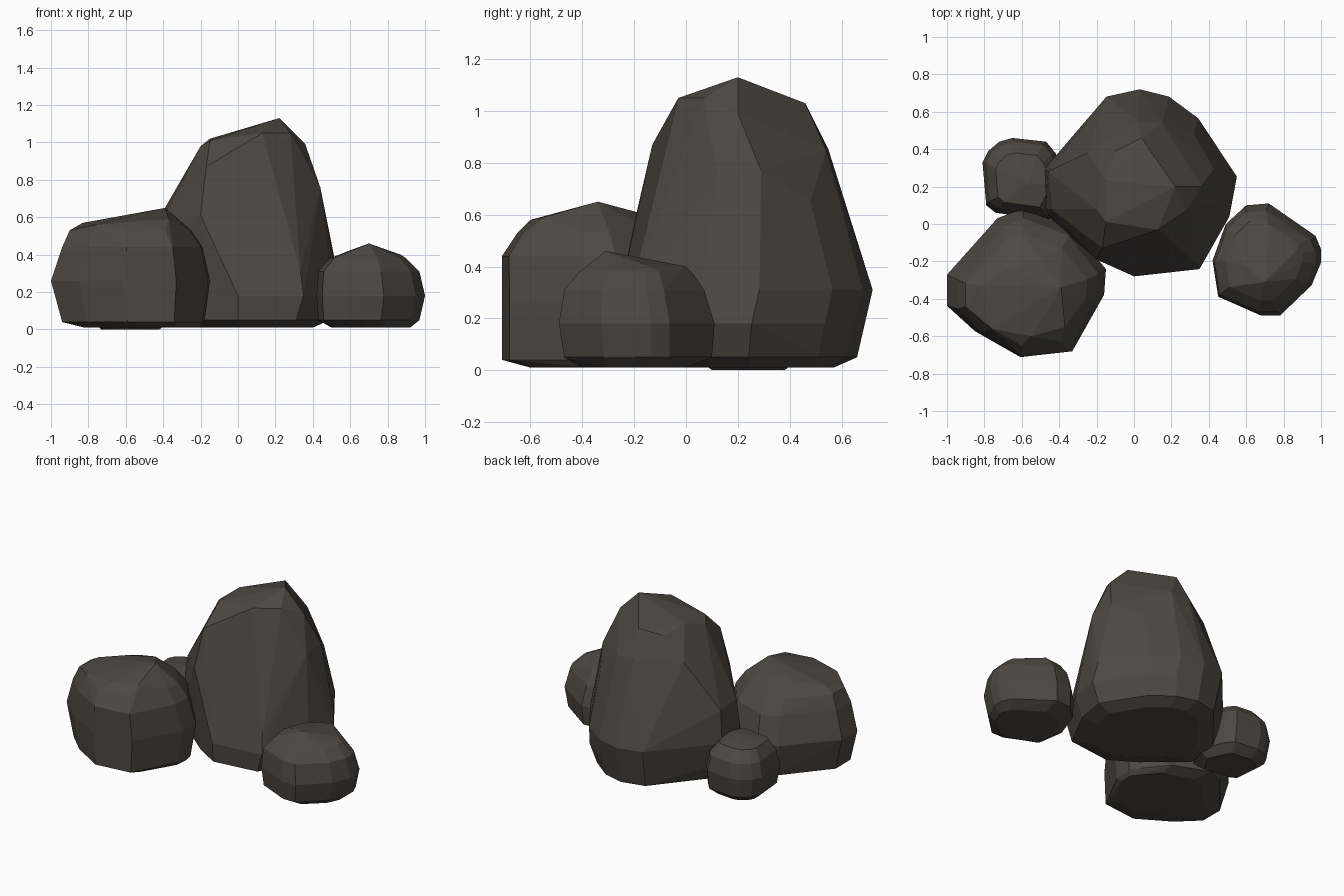
import bpy
import bmesh
import math

default_cube = bpy.data.objects.get("Cube")
if default_cube:
    bpy.data.objects.remove(default_cube, do_unlink=True)

# One dark stone colour for every boulder
stone = bpy.data.materials.new("dark_stone")
stone.use_nodes = True
stone_colour = (0.075, 0.065, 0.055, 1)
stone.diffuse_color = stone_colour
shader = stone.node_tree.nodes["Principled BSDF"]
shader.inputs["Base Color"].default_value = stone_colour
shader.inputs["Roughness"].default_value = 0.9


def fit_outline(outline, x_min, x_max, y_min, y_max):
    """Stretch the outline so that it fills the given rectangle."""
    xs = [point[0] for point in outline]
    ys = [point[1] for point in outline]
    x_scale = (x_max - x_min) / (max(xs) - min(xs))
    y_scale = (y_max - y_min) / (max(ys) - min(ys))
    for x, y in outline:
        yield (x_min + (x - min(xs)) * x_scale,
               y_min + (y - min(ys)) * y_scale)


def make_boulder(name, outline, levels, crown):
    """Wrap a faceted skin around stacked outlines and the crown corners.

    Each level is height, x_min, x_max, y_min, y_max.
    """
    bm = bmesh.new()
    for height, *extents in levels:
        for x, y in fit_outline(outline, *extents):
            bm.verts.new((x, y, height))
    for point in crown:
        bm.verts.new(point)

    hull = bmesh.ops.convex_hull(bm, input=bm.verts[:])
    leftovers = set(hull["geom_interior"]) | set(hull["geom_unused"])
    inner = [item for item in leftovers if isinstance(item, bmesh.types.BMVert)]
    bmesh.ops.delete(bm, geom=inner, context="VERTS")

    # Merge nearly coplanar triangles into broad stone facets
    bmesh.ops.dissolve_limit(bm, angle_limit=math.radians(4),
                             verts=bm.verts[:], edges=bm.edges[:])
    bmesh.ops.recalc_face_normals(bm, faces=bm.faces[:])

    mesh = bpy.data.meshes.new(name)
    bm.to_mesh(mesh)
    bm.free()
    mesh.materials.append(stone)
    boulder = bpy.data.objects.new(name, mesh)
    bpy.context.collection.objects.link(boulder)
    return boulder


# Tall central boulder, its front sliced back towards the left
make_boulder(
    "tall_boulder",
    outline=[(-.48, .28), (-.4, .37), (-.14, .68), (.04, .72), (.2, .68),
             (.36, .56), (.55, .27), (.51, .05), (.35, -.24), (.2, -.24),
             (0, -.28), (-.2, -.16), (-.47, .06)],
    levels=[(.01, -.3, .4, -.15, .57),
            (.05, -.43, .49, -.27, .66),
            (.18, -.48, .55, -.28, .69),
            (.31, -.48, .53, -.25, .72)],
    crown=[(-.46, .28, .53), (-.44, .08, .53), (-.2, -.19, .61),
           (-.17, -.13, .87), (-.03, -.07, .78),
           (.44, .12, .76), (.43, .29, .77), (.36, .2, .99),
           (.32, .48, .65), (.2, .57, .65), (-.1, .56, .65),
           (.15, .54, .85), (.02, .55, .85), (-.25, .38, .84),
           (-.2, .08, .98), (-.15, .01, 1.01), (-.15, .23, 1.02),
           (-.1, .39, .99), (.04, .46, 1.03), (.22, .2, 1.13),
           (.28, .07, 1.05), (.13, -.03, 1.05)])

# Broad boulder at the front, with a gently tilted plateau
make_boulder(
    "broad_boulder",
    outline=[(-1, -.26), (-.73, .05), (-.6, .1), (-.33, 0), (-.2, -.16),
             (-.15, -.23), (-.16, -.37), (-.33, -.68), (-.61, -.71),
             (-.85, -.57), (-1, -.43)],
    levels=[(.01, -.82, -.2, -.6, -.05),
            (.04, -.94, -.18, -.71, .05),
            (.26, -1, -.15, -.71, .08),
            (.44, -.94, -.19, -.71, .03),
            (.53, -.9, -.25, -.65, -.05)],
    crown=[(-.39, -.34, .65), (-.83, -.33, .57), (-.68, -.24, .59),
           (-.5, -.19, .61), (-.37, -.55, .59), (-.55, -.6, .58),
           (-.76, -.56, .56)])

# Squat boulder standing apart on the left
make_boulder(
    "squat_boulder",
    outline=[(.42, -.19), (.49, 0), (.6, .1), (.72, .11), (.97, -.06),
             (1, -.13), (1, -.2), (.95, -.32), (.78, -.48), (.68, -.48),
             (.45, -.38)],
    levels=[(.01, .5, .92, -.4, 0),
            (.05, .43, .97, -.47, .1),
            (.18, .42, 1, -.49, .11),
            (.31, .43, .97, -.47, .07),
            (.38, .49, .9, -.41, .02)],
    crown=[(.7, -.31, .46), (.59, -.22, .42), (.72, 0, .4),
           (.87, -.14, .4)])

# Small boulder tucked in behind, with a flat top
make_boulder(
    "small_boulder",
    outline=[(-.81, .33), (-.78, .39), (-.72, .44), (-.65, .46),
             (-.47, .44), (-.42, .38), (-.35, .2), (-.45, .02),
             (-.74, .06), (-.79, .1)],
    levels=[(0, -.73, -.42, .1, .38),
            (.05, -.79, -.36, .04, .44),
            (.18, -.81, -.35, .02, .46),
            (.28, -.79, -.38, .05, .44),
            (.35, -.74, -.44, .09, .38)],
    crown=[(-.56, .22, .37)])
